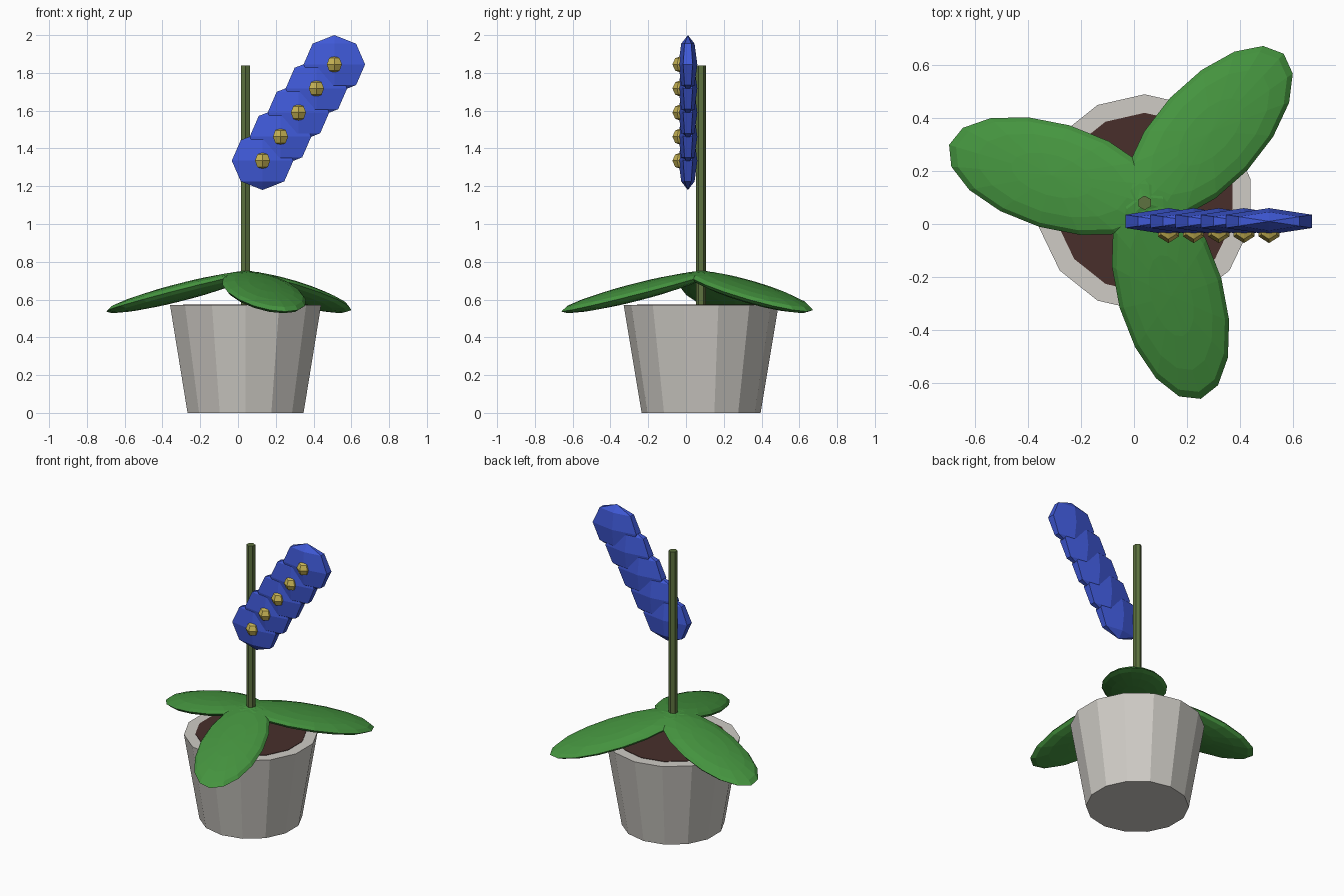
import bpy, math
from mathutils import Matrix, Vector

if "Cube" in bpy.data.objects:
    bpy.data.objects.remove(bpy.data.objects["Cube"])

CX, CY = 0.04, 0.08   # axis of pot and stem


def material(name, rgb):
    m = bpy.data.materials.new(name)
    m.diffuse_color = (*rgb, 1)
    m.use_nodes = True
    m.node_tree.nodes["Principled BSDF"].inputs["Base Color"].default_value = m.diffuse_color
    return m


GREY = material("pale_grey", (0.62, 0.60, 0.56))
BROWN = material("soil_brown", (0.065, 0.028, 0.024))
LEAF = material("leaf_green", (0.06, 0.30, 0.05))
STEM = material("stem_green", (0.11, 0.17, 0.05))
BLUE = material("petal_blue", (0.05, 0.10, 0.68))
YELLOW = material("centre_yellow", (0.58, 0.46, 0.09))


def finish(name, mat):
    ob = bpy.context.object
    ob.name = name
    ob.data.materials.append(mat)
    return ob


def column(name, mat, sides, r1, r2, z1, z2):
    """Upright prism or frustum with a corner pointing to +y."""
    bpy.ops.mesh.primitive_cone_add(vertices=sides, radius1=r1, radius2=r2,
                                    depth=z2 - z1, location=(CX, CY, (z1 + z2) / 2))
    return finish(name, mat)


def ellipsoid(name, mat, segments, rings, radii, matrix):
    """Faceted sphere with baked radii and placement."""
    bpy.ops.mesh.primitive_uv_sphere_add(segments=segments, ring_count=rings, radius=1)
    ob = finish(name, mat)
    ob.data.transform(matrix @ Matrix.Diagonal((*radii, 1)))
    return ob


# Pot, soil and stem
column("pot", GREY, 14, 0.315, 0.41, 0, 0.57)
column("soil", BROWN, 14, 0.34, 0.34, 0.565, 0.573)
column("stem", STEM, 6, 0.027, 0.027, 0.5, 1.84)

# Three drooping leaves around the stem
for i, angle in enumerate((47, 163.5, 286)):
    place = (Matrix.Translation((CX, CY, 0.64))
             @ Matrix.Rotation(math.radians(angle), 4, 'Z')
             @ Matrix.Translation((0.355, 0, 0))
             @ Matrix.Rotation(math.radians(14), 4, 'Y'))
    ellipsoid(f"leaf_{i + 1}", LEAF, 16, 8, (0.428, 0.2, 0.045), place)

# Slanted row of flat blossoms, each with a yellow centre
first, last = Vector((0.13, 0.01, 1.335)), Vector((0.51, 0.01, 1.845))
for i in range(5):
    p = first.lerp(last, i / 4)
    ellipsoid(f"blossom_{i + 1}", BLUE, 6, 4, (0.188, 0.05, 0.155),
              Matrix.Translation(p))
    ellipsoid(f"blossom_centre_{i + 1}", YELLOW, 6, 4, (0.046, 0.05, 0.046),
              Matrix.Translation(p + Vector((0, -0.032, 0))))
